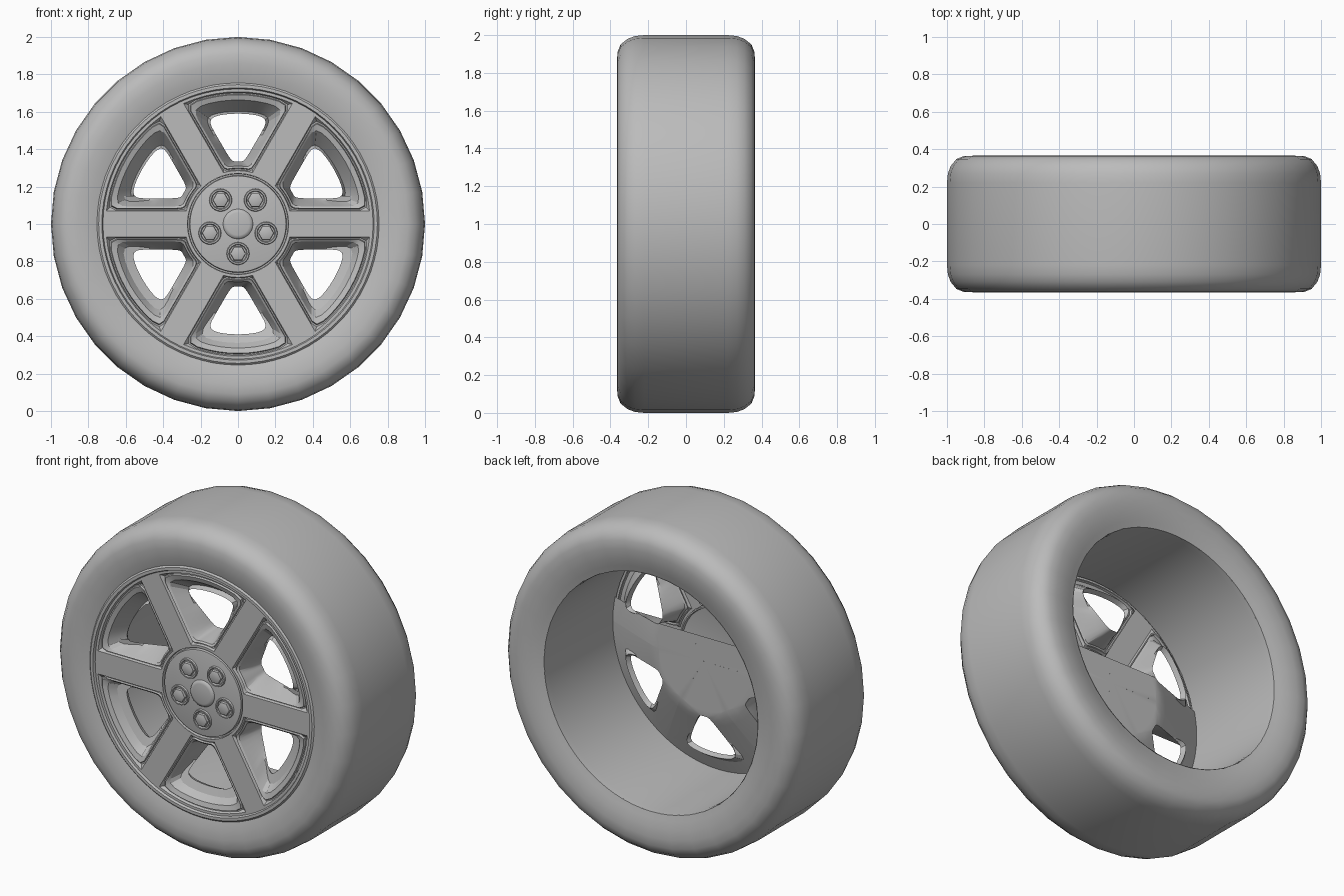
import bpy, bmesh, math
from mathutils import Vector

cube = bpy.data.objects.get("Cube")
if cube:
    bpy.data.objects.remove(cube, do_unlink=True)

grey = bpy.data.materials.new("grey")
grey.use_nodes = True
COLOUR = (0.5, 0.5, 0.5, 1)
grey.diffuse_color = COLOUR
grey.node_tree.nodes["Principled BSDF"].inputs["Base Color"].default_value = COLOUR


def polar(r, a, y, cx=0, cz=0):
    return Vector((cx + r * math.cos(a), y, 1 + cz + r * math.sin(a)))


def finish(bm, name, angle=30, flip=False):
    bmesh.ops.remove_doubles(bm, verts=bm.verts, dist=0.0005)
    bmesh.ops.recalc_face_normals(bm, faces=bm.faces)
    if flip:
        bmesh.ops.reverse_faces(bm, faces=bm.faces)
    mesh = bpy.data.meshes.new(name)
    bm.to_mesh(mesh)
    bm.free()
    mesh.materials.append(grey)
    ob = bpy.data.objects.new(name, mesh)
    bpy.context.collection.objects.link(ob)
    bpy.ops.object.select_all(action='DESELECT')
    ob.select_set(True)
    bpy.context.view_layer.objects.active = ob
    bpy.ops.object.shade_smooth_by_angle(angle=math.radians(angle))
    return ob


def bridge(bm, a, b):
    for i in range(len(a)):
        j = (i + 1) % len(a)
        quad = [a[i], a[j], b[j], b[i]]
        if len(set(quad)) == 4:
            bm.faces.new(quad)


def lathe(name, profile, segs, cx=0, cz=0, closed=False, cap=False, angle=30):
    """Spin (radius, y) points about an axis along y."""
    bm = bmesh.new()
    rings = [[bm.verts.new(polar(r, 2 * math.pi * i / segs, y, cx, cz))
              for i in range(segs)] for r, y in profile]
    for a, b in zip(rings, rings[1:] + rings[:1] if closed else rings[1:]):
        bridge(bm, a, b)
    if cap:
        bm.faces.new(rings[-1])
    return finish(bm, name, angle)


# Tyre, symmetric about the middle plane
half = [(0.72, 0.335), (0.755, 0.345), (0.80, 0.358), (0.86, 0.365), (0.91, 0.363),
        (0.95, 0.347), (0.98, 0.31), (0.995, 0.27), (1.0, 0.22)]
lathe("tyre", half + [(r, -y) for r, y in reversed(half)], 36, closed=True, angle=40)

# Rim barrel and front lip
lathe("rim_barrel", [(0.718, 0.338), (0.715, 0.3), (0.715, -0.33)], 72)
lathe("rim_lip", [(0.76, -0.34), (0.745, -0.354), (0.728, -0.354),
                  (0.722, -0.34), (0.715, -0.34)], 72)


def window_loop(angle, d, r_in, r_out, y, soften=0, n=10):
    """Loop around one window: d is the distance to the neighbouring spoke's centre line."""
    def edge(r):
        return math.pi / 6 - math.asin(min(0.5, d / r))
    pts = []
    for k in range(n):
        pts.append((r_in, edge(r_in) * (2 * k / n - 1)))
    for k in range(n):
        r = r_in + (r_out - r_in) * k / n
        pts.append((r, edge(r)))
    for k in range(n):
        pts.append((r_out, edge(r_out) * (1 - 2 * k / n)))
    for k in range(n):
        r = r_out + (r_in - r_out) * k / n
        pts.append((r, -edge(r)))
    co = [polar(r, angle + a, y(r) if callable(y) else y) for r, a in pts]
    for _ in range(soften):
        co = [(co[i - 1] + 2 * p + co[(i + 1) % len(co)]) / 4 for i, p in enumerate(co)]
    return co


def window_sheet(name, loops, cut=None, flip=False):
    bm = bmesh.new()
    for s in range(6):
        angle = math.pi / 6 + s * math.pi / 3
        rings = [[bm.verts.new(c) for c in window_loop(angle, *loop)] for loop in loops]
        for a, b in zip(rings, rings[1:]):
            bridge(bm, a, b)
    if cut is not None:
        bmesh.ops.remove_doubles(bm, verts=bm.verts, dist=0.0005)
        bmesh.ops.bisect_plane(bm, geom=bm.verts[:] + bm.edges[:] + bm.faces[:],
                               plane_co=(0, 0, cut), plane_no=(0, 0, 1), clear_outer=True)
    return finish(bm, name, 25, flip)


# Spoked face: flat spokes, a fine groove round each window, then sloping walls
FACE = -0.34


def back_y(r):
    return -0.17 - 0.15 * max(0, r - 0.33) / 0.39


window_sheet("spoke_face", [
    (0, 0.27, 0.718, FACE),
    (0.070, 0.285, 0.707, FACE),
    (0.075, 0.290, 0.702, FACE + 0.015, 1),
    (0.081, 0.296, 0.696, FACE + 0.015, 1),
    (0.084, 0.300, 0.692, FACE + 0.003, 1),
    (0.094, 0.310, 0.665, FACE + 0.012, 2),
    (0.125, 0.325, 0.605, -0.24, 4),
    (0.137, 0.335, 0.592, back_y, 4)])

# Back plate covering the lower spokes and hub
window_sheet("spoke_back_plate", [
    (0.137, 0.335, 0.592, back_y, 4),
    (0.07, 0.32, 0.66, back_y),
    (0, 0.30, 0.716, back_y),
    (0, 0.001, 0.716, back_y)], cut=1.15)

# Hub disc with a groove round its edge, and the centre cap
lathe("hub_disc", [(0.27, FACE), (0.268, FACE + 0.02), (0.260, FACE + 0.02),
                   (0.257, FACE + 0.002), (0.25, FACE)], 48, cap=True)
lathe("centre_cap", [(0.08, FACE), (0.076, FACE - 0.008), (0.06, FACE - 0.012)],
      32, cap=True, angle=50)

# Five wheel nuts, each a raised collar with a hexagonal head
for k in range(5):
    a = -math.pi / 2 + k * 2 * math.pi / 5
    cx, cz = 0.158 * math.cos(a), 0.158 * math.sin(a)
    lathe(f"nut_collar_{k + 1}", [(0.061, FACE), (0.058, FACE - 0.01),
                                  (0.05, FACE - 0.01), (0.046, FACE)], 24, cx, cz)
    lathe(f"wheel_nut_{k + 1}", [(0.042, FACE), (0.04, FACE - 0.016), (0.03, FACE - 0.02)],
          6, cx, cz, cap=True)
